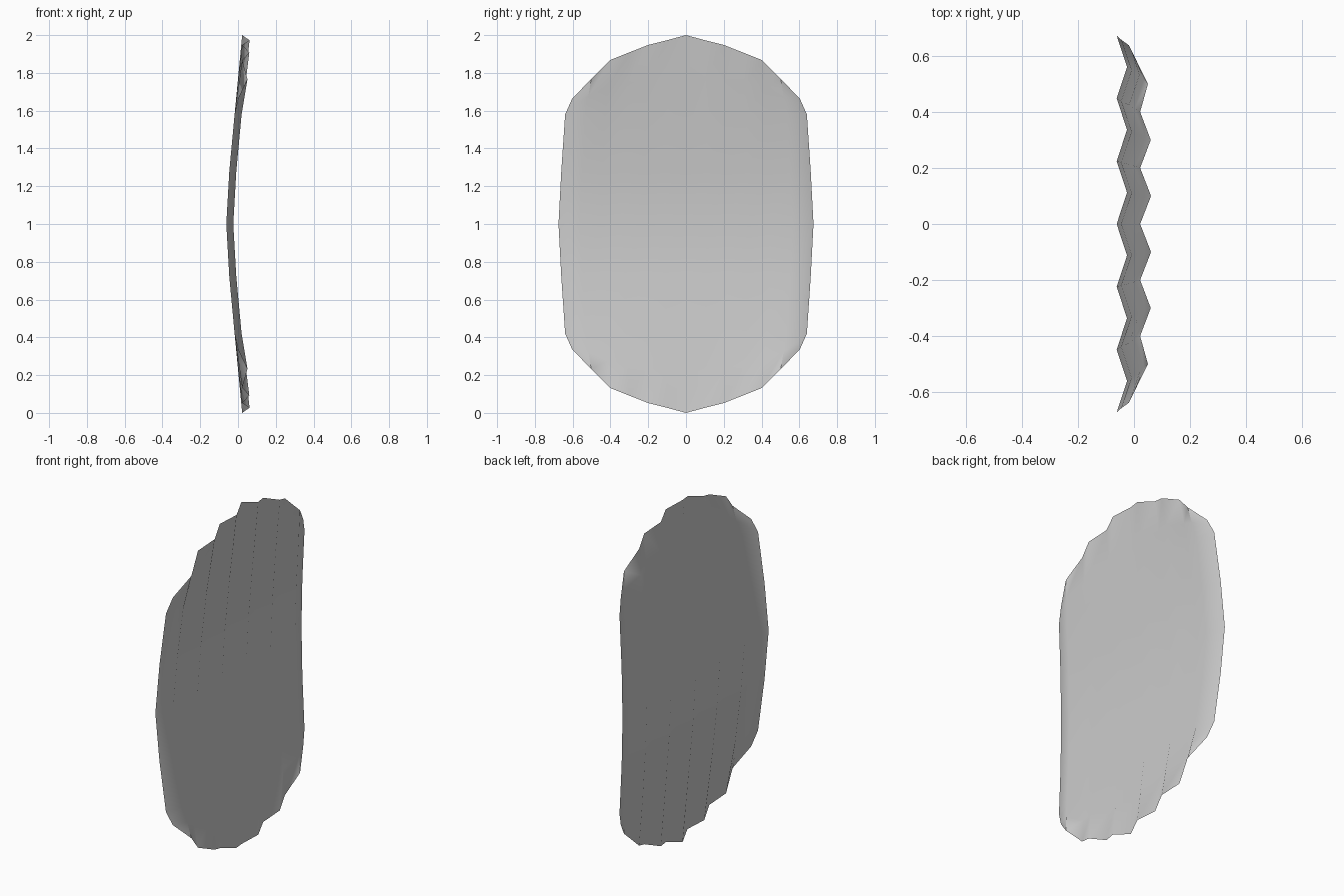
import bpy, math

if "Cube" in bpy.data.objects:
    bpy.data.objects.remove(bpy.data.objects["Cube"])

# Half-height and tip depth of each fold line, from the centre outwards
HALF_H = [1.0, 0.973, 0.948, 0.908, 0.868, 0.767, 0.665]
TIP_X = [0.022, 0.061, 0.022, 0.060, 0.022, 0.050, 0.0]
# Shared rows: (height from middle, width factor, depth of the rear folds)
ROWS = [(0.0, 1.0, -0.062), (0.28, 0.978, -0.046), (0.58, 0.948, -0.018)]
PITCH = 0.1125
RIDGE = 0.037


def fold_line(i):
    """Points of one vertical fold, bottom to top."""
    k = abs(i)
    lift = RIDGE if k % 2 else 0.0
    half = [(x + lift, i * PITCH * f, d) for d, f, x in ROWS]
    tip = (TIP_X[k], i * PITCH * 0.892, HALF_H[k])
    mid = tuple((a + b) / 2 for a, b in zip(half[-1], tip))
    half += [mid, tip]
    lower = [(x, y, 1 - d) for x, y, d in reversed(half[1:])]
    return lower + [(x, y, 1 + d) for x, y, d in half]


# Corrugated, bowed panel
columns = [fold_line(i) for i in range(-6, 7)]
n = len(columns[0])
verts = [p for col in columns for p in col]
faces = [(c * n + r, (c + 1) * n + r, (c + 1) * n + r + 1, c * n + r + 1)
         for c in range(12) for r in range(n - 1)]
mesh = bpy.data.meshes.new("corrugated_panel")
mesh.from_pydata(verts, [], faces)
mesh.update()
panel = bpy.data.objects.new("corrugated_panel", mesh)
bpy.context.collection.objects.link(panel)

# Soft shading across the folds
bpy.context.view_layer.objects.active = panel
panel.select_set(True)
bpy.ops.object.shade_smooth_by_angle(angle=math.radians(45))
